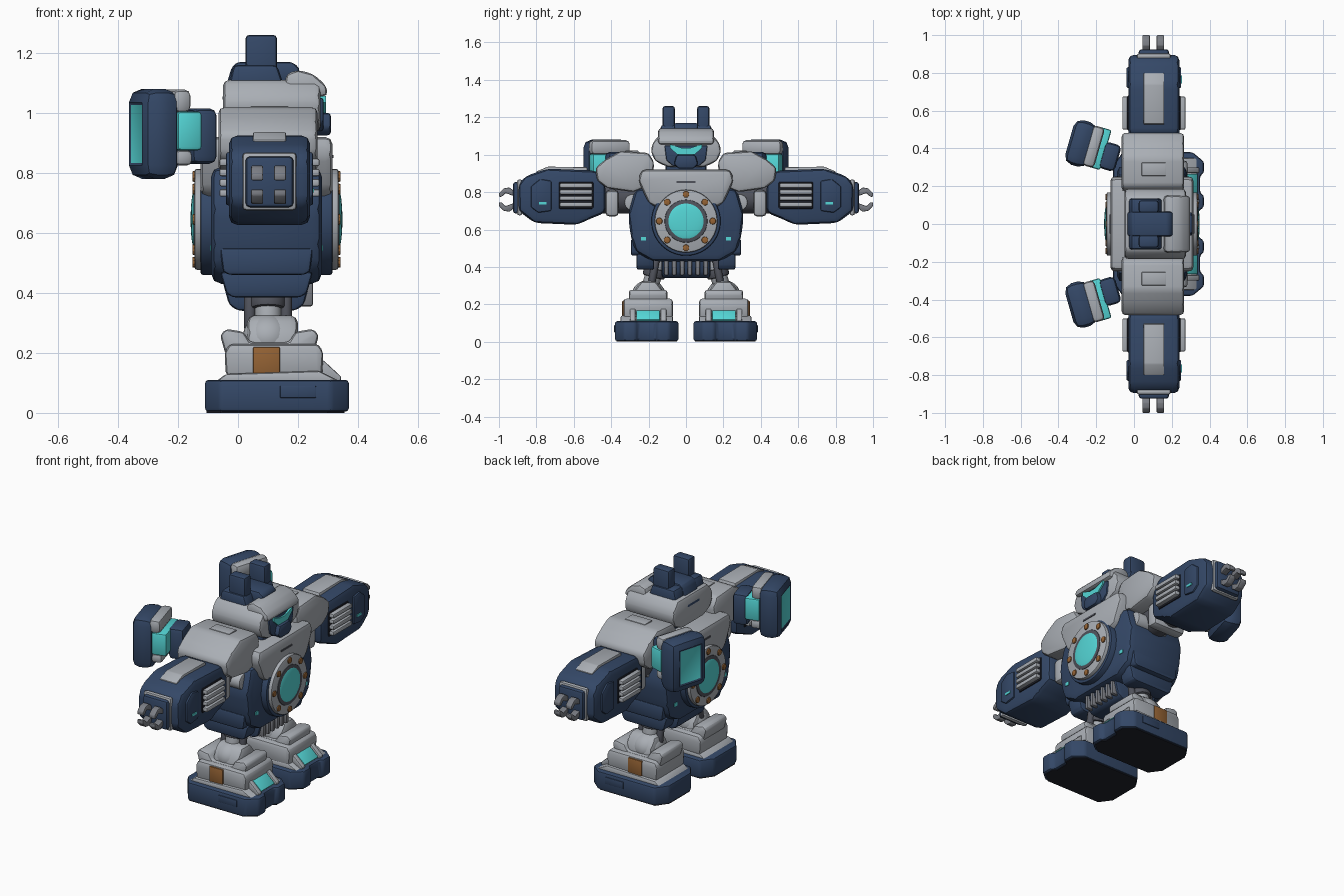
import bpy, bmesh, math
from mathutils import Matrix, Vector

cube = bpy.data.objects.get("Cube")
if cube:
    bpy.data.objects.remove(cube, do_unlink=True)

MID = .095  # fore-aft middle of the body
ARM = .105  # fore-aft middle of the arms
CORE = .645  # height of the round reactors
CLAW = .76  # height of the claws


def material(name, red, green, blue):
    m = bpy.data.materials.new(name)
    m.use_nodes = True
    colour = (red, green, blue, 1)
    m.diffuse_color = colour
    m.node_tree.nodes["Principled BSDF"].inputs["Base Color"].default_value = colour
    return m


NAVY = material("navy", .034, .064, .135)
LIGHT = material("light grey", .4, .425, .46)
STEEL = material("steel grey", .2, .21, .235)
GREY = material("dark grey", .08, .085, .105)
BLACK = material("charcoal", .014, .016, .025)
CYAN = material("cyan glow", .09, .68, .68)
RUST = material("rust orange", .3, .125, .035)


def finish(name, bm, mats, pair=False, twin=None):
    """Make the object; pair mirrors it across y, twin across the given x."""
    for sx in ((1,) if twin is None else (1, -1)):
        for sy in ((1, -1) if pair else (1,)):
            b = bm.copy()
            label = name
            for v in b.verts:
                v.co.y *= sy
                if sx < 0:
                    v.co.x = 2 * twin - v.co.x
            bmesh.ops.recalc_face_normals(b, faces=b.faces)
            for f in b.faces:
                f.smooth = True
            if twin is not None:
                label += "_fore" if sx > 0 else "_aft"
            if pair:
                label += "_back" if sy > 0 else "_front"
            me = bpy.data.meshes.new(label)
            b.to_mesh(me)
            b.free()
            for m in mats:
                me.materials.append(m)
            me.set_sharp_from_angle(angle=math.radians(32))
            bpy.context.collection.objects.link(bpy.data.objects.new(label, me))
    bm.free()


def soften(bm, width):
    if width:
        bmesh.ops.bevel(bm, geom=bm.edges[:], offset=width, segments=2,
                        profile=.5, affect='EDGES', clamp_overlap=True)


def slab(name, mat, axis, lo, hi, pts, bevel=.015, **kw):
    """Extrude a profile along an axis; pts hold the two other coordinates in order."""
    bm = bmesh.new()

    def place(p, d):
        c = list(p)
        c.insert("xyz".index(axis), d)
        return bm.verts.new(c)

    a = [place(p, lo) for p in pts]
    b = [place(p, hi) for p in pts]
    bm.faces.new(a)
    bm.faces.new(b)
    for i in range(len(pts)):
        j = (i + 1) % len(pts)
        bm.faces.new((a[i], a[j], b[j], b[i]))
    bmesh.ops.recalc_face_normals(bm, faces=bm.faces)
    soften(bm, bevel)
    finish(name, bm, [mat], **kw)


def sym(*pts, about=0):
    """Complete a half outline by mirroring its first coordinate."""
    return list(pts) + [(2 * about - a, b) for a, b in reversed(pts)]


def box(name, mat, x, y, z, bevel=.01, move=None, window=None, **kw):
    bm = bmesh.new()
    bmesh.ops.create_cube(bm, size=1)
    for v in bm.verts:
        v.co = [r[0] + (c + .5) * (r[1] - r[0]) for c, r in zip(v.co, (x, y, z))]
    soften(bm, bevel)
    mats = [mat]
    if window:  # slightly recessed coloured panel on the -x face
        face = min(bm.faces, key=lambda f: f.normal.x * f.calc_area())
        bmesh.ops.inset_individual(bm, faces=[face], thickness=.012, depth=-.004)
        face.material_index = 1
        mats.append(window)
    if move:
        bm.transform(move)
    finish(name, bm, mats, **kw)


def rod(name, mat, start, end, r, bevel=.008, sides=24, **kw):
    bm = bmesh.new()
    a, b = Vector(start), Vector(end)
    bmesh.ops.create_cone(bm, cap_ends=True, segments=sides, radius1=r, radius2=r, depth=(b - a).length)
    rims = [e for e in bm.edges if any(len(f.verts) > 4 for f in e.link_faces)]
    bmesh.ops.bevel(bm, geom=rims, offset=bevel, segments=2, profile=.5, affect='EDGES')
    bm.transform(Matrix.Translation((a + b) / 2) @ (b - a).to_track_quat('Z', 'Y').to_matrix().to_4x4())
    finish(name, bm, [mat], **kw)


def disc(name, mat, back, front, r, y=0, z=CORE, **kw):
    """A round plate facing fore, with its copy facing aft."""
    rod(name, mat, (back, y, z), (front, y, z), r, twin=MID, **kw)


def ball(name, mat, centre, size, **kw):
    bm = bmesh.new()
    bmesh.ops.create_uvsphere(bm, u_segments=28, v_segments=16, radius=1)
    bm.transform(Matrix.Translation(centre) @ Matrix.Diagonal((*size, 1)))
    finish(name, bm, [mat], **kw)


# Feet, notched at the toe
toe = [(-.11, .11), (-.06, .04), (.31, .04), (.37, .09), (.37, .15), (.35, .165)]
outline = toe + [(x, .42 - y) for x, y in reversed(toe)]
slab("foot", NAVY, "z", .004, .11, outline, .012, pair=True)
slab("sole", BLACK, "z", 0, .01, [(x * .96, .01 + y * .95) for x, y in outline], 0, pair=True)
slab("foot_top", LIGHT, "y", .07, .35, [(-.08, .1), (-.04, .13), (.27, .14), (.35, .1)], .01, pair=True)
box("foot_side_panel", NAVY, (.14, .26), (.37, .384), (.05, .09), .003, pair=True)

# Lower legs
slab("shin_lower", LIGHT, "y", .07, .335, sym((-.04, .12), (-.045, .2), (-.03, .23), about=.12), .018, pair=True)
slab("shin_upper", LIGHT, "y", .1, .305, sym((-.04, .19), (-.06, .26), (-.04, .28), (.02, .27), (.04, .235), about=.105), .018, pair=True)
slab("knee_guard", LIGHT, "x", .03, .2, sym((.11, .2), (.12, .27), (.16, .325), about=.2), .025, pair=True)
slab("shin_light", CYAN, "y", .14, .265, [(.26, .12), (.26, .168), (.285, .168), (.338, .12), (.33, .11)], .004, pair=True)
for side, y in (("inner", .105), ("outer", .27)):
    slab("shin_light_cheek_" + side, LIGHT, "y", y, y + .03, [(.26, .12), (.26, .18), (.285, .175), (.345, .12), (.34, .1)], .006, pair=True)
box("shin_badge", RUST, (.05, .14), (.325, .341), (.125, .22), .005, pair=True)
ball("knee_ball", LIGHT, (.1, .2, .25), (.085, .09, .08), pair=True)
rod("thigh", LIGHT, (.1, .195, .28), (.1, .14, .48), .045, pair=True)
rod("thigh_collar", GREY, (.1, .175, .345), (.1, .163, .39), .06, pair=True)
rod("thigh_piston", GREY, (.16, .19, .28), (.16, .16, .44), .02, .004, 12, pair=True, twin=.1)

# Pelvis
slab("pelvis", NAVY, "y", -.13, .13, sym((-.06, .47), (-.03, .36), (0, .34), about=MID))
slab("hip_block", NAVY, "y", .17, .265, sym((-.06, .47), (-.04, .4), (-.02, .385), about=MID), pair=True)
for i in range(6):
    y = (i - 2.5) * .042
    box("pelvis_rib_%d" % i, STEEL, (.2, .25), (y - .012, y + .012), (.355, .44), .008)

# Torso and chest
slab("torso", NAVY, "x", -.09, .28, sym((.18, .43), (.27, .48), (.295, .56), (.31, .68), (.27, .82)), .035)
slab("waist_panel", NAVY, "y", .24, .295, sym((-.06, .55), (-.05, .47), (-.03, .46), about=MID), .012, pair=True)
slab("chest", LIGHT, "x", -.125, .315, sym((.12, .7), (.2, .74), (.255, .86), (.24, .92)), .025)
box("chest_slot", GREY, (.31, .319), (-.05, .05), (.85, .86), 0, twin=MID)
box("belly_lamp", CYAN, (.275, .284), (.215, .24), (.54, .56), 0, pair=True, twin=MID)

# Round reactors, fore and aft
disc("reactor_seat", NAVY, .2, .315, .185, sides=40)
disc("reactor_ring", LIGHT, .29, .335, .168, sides=40)
disc("reactor_inner_ring", GREY, .32, .339, .115, bevel=.005, sides=40)
ball("reactor_lens", CYAN, (.333, 0, CORE), (.015, .103, .103), twin=MID)
for i in range(8):
    a = i * math.tau / 8
    disc("reactor_bolt_%d" % i, RUST, .32, .342, .018, .143 * math.cos(a), CORE + .143 * math.sin(a), bevel=.004, sides=10)

# Shoulders and elbows
slab("shoulder", LIGHT, "x", -.065, .265, [(.18, .84), (.17, .96), (.2, 1.01), (.35, 1.02), (.43, .975),
     (.485, .93), (.475, .86), (.42, .82), (.28, .8)], .02, pair=True)
box("shoulder_panel", LIGHT, (.04, .17), (.255, .325), (1, 1.022), .004, pair=True)
rod("upper_arm", GREY, (.1, .24, .77), (.1, .5, .77), .085, pair=True)
box("elbow_block", LIGHT, (0, .21), (.36, .43), (.67, .81), .02, pair=True)
rod("armpit_joint", LIGHT, (.03, .285, .745), (.24, .285, .745), .045, pair=True)

# Forearms
slab("forearm", NAVY, "x", -.03, .24, [(.43, .69), (.43, .84), (.48, .915), (.74, .925), (.86, .885),
     (.895, .84), (.895, .7), (.81, .635), (.58, .625), (.53, .65)], .045, pair=True)
slab("forearm_top_plate", LIGHT, "x", .05, .16, [(.52, .89), (.53, .934), (.74, .936), (.8, .91), (.8, .88)], .006, pair=True)
slab("forearm_side_plate", LIGHT, "x", .18, .228, [(.495, .85), (.495, .914), (.73, .924), (.82, .89), (.82, .85)], .016, pair=True, twin=ARM)
box("forearm_vent", BLACK, (.22, .247), (.495, .68), (.71, .855), .008, pair=True, twin=ARM)
for i in range(4):
    z = .733 + i * .034
    box("vent_bar_%d" % i, LIGHT, (.23, .272), (.5, .675), (z - .0125, z + .0125), .007, pair=True, twin=ARM)
box("forearm_lamp", CYAN, (.24, .254), (.745, .785), (.735, .748), 0, pair=True)
slab("forearm_edge_trim", NAVY, "x", .22, .25, [(.72, .7), (.72, .86), (.78, .87), (.83, .83), (.83, .72), (.79, .69)], .008, pair=True, twin=ARM)

# Wrists and four-pronged claws
box("wrist_band", LIGHT, (.015, .195), (.875, .903), (.675, .868), .012, pair=True)
box("wrist", NAVY, (.025, .185), (.88, .925), (.685, .855), .015, pair=True)
prong = [(.91, .015), (.91, .04), (.945, .065), (.975, .06), (1, .035), (1, .015), (.985, .015), (.965, .035)]
for end, up in (("upper", 1), ("lower", -1)):
    slab("claw_" + end, STEEL, "x", .12, .16, [(y, CLAW + up * z) for y, z in prong], .005, pair=True, twin=.102)

# Head
box("neck", NAVY, (0, .24), (-.11, .11), (.88, 1), .02)
slab("helmet", LIGHT, "x", -.05, .275, sym((.1, .935), (.165, .965), (.188, 1.015), (.18, 1.06), (.14, 1.11)), .02)
slab("brow", LIGHT, "y", -.15, .15, [(.15, 1.05), (.16, 1.13), (.2, 1.143), (.25, 1.13), (.295, 1.09), (.3, 1.055)], .02)
slab("face", NAVY, "x", .15, .285, sym((.07, .94), (.105, .97), (.115, 1.05)), .008)
slab("visor", CYAN, "x", .25, .294, sym((.045, 1), (.085, 1.035), (.085, 1.056), (.02, 1.035)), 0)
slab("chin", NAVY, "x", .22, .31, sym((.04, .925), (.065, .95), (.05, 1)), .012)
slab("crest", NAVY, "y", -.065, .065, [(-.055, 1.04), (-.02, 1.155), (0, 1.17), (.18, 1.17), (.205, 1.15), (.205, 1.1)])
slab("antenna_base", NAVY, "y", .04, .135, [(-.035, 1.07), (-.015, 1.16), (.13, 1.16), (.16, 1.07)], pair=True)
box("antenna", NAVY, (.025, .13), (.06, .125), (1.1, 1.26), .013, pair=True)

# Rear thruster pods, turned slightly outwards
turn = Matrix.Translation((-.25, .42, .93)) @ Matrix.Rotation(math.radians(-16), 4, 'Z')
box("pod_shell", NAVY, (-.095, .03), (-.125, .12), (-.15, .15), .045, turn, CYAN, pair=True)
box("pod_band_top", LIGHT, (.005, .07), (-.11, .11), (.07, .148), .022, turn, pair=True)
box("pod_band_bottom", LIGHT, (.015, .075), (-.1, .1), (-.105, -.055), .015, turn, pair=True)
box("pod_core", CYAN, (.02, .105), (-.11, .11), (-.055, .075), .012, turn, pair=True)
box("pod_mount", NAVY, (.09, .18), (-.1, .045), (-.1, .085), .025, turn, pair=True)
